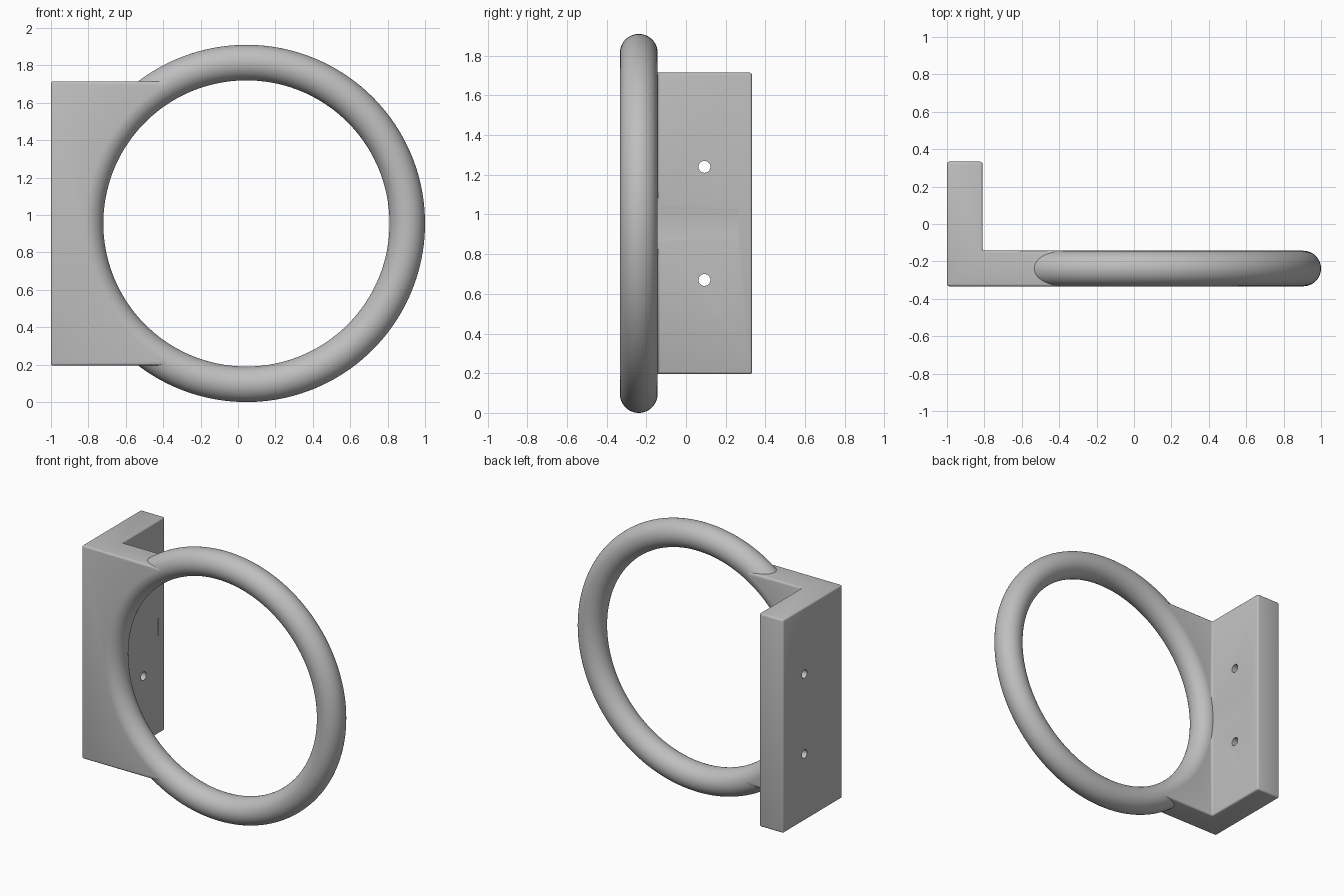
import bpy, bmesh, math
from mathutils import Matrix

cube = bpy.data.objects.get("Cube")
if cube:
    bpy.data.objects.remove(cube, do_unlink=True)

# Shared dimensions
CX, CY, CZ = 0.045, -0.238, 0.955      # ring centre
MAJOR, TUBE = 0.86, 0.095
FRONT, BACK = CY - TUBE, 0.333
HALF_HEIGHT = 0.76

grey = bpy.data.materials.new("light grey")
grey.use_nodes = True
colour = (0.52, 0.52, 0.52, 1)
grey.diffuse_color = colour
grey.node_tree.nodes["Principled BSDF"].inputs["Base Color"].default_value = colour


def finish(obj, angle=35):
    obj.data.materials.append(grey)
    bpy.ops.object.select_all(action='DESELECT')
    obj.select_set(True)
    bpy.context.view_layer.objects.active = obj
    bpy.ops.object.shade_smooth_by_angle(angle=math.radians(angle))


def cutter(name, radius, depth, location, rotation, sides):
    bpy.ops.mesh.primitive_cylinder_add(vertices=sides, radius=radius, depth=depth,
                                        location=location, rotation=rotation)
    obj = bpy.context.object
    obj.name = name
    obj.hide_render = True
    obj.hide_set(True)
    return obj


# Ring: upright round bar
bpy.ops.mesh.primitive_torus_add(major_segments=160, minor_segments=48,
                                 major_radius=MAJOR, minor_radius=TUBE,
                                 location=(CX, CY, CZ), rotation=(math.pi / 2, 0, 0))
ring = bpy.context.object
ring.name = "ring"
finish(ring)

# Bracket: extruded L profile with softened edges
inner_x, inner_y, end_x = -0.81, CY + TUBE, -0.2
profile = [(-1, FRONT), (end_x, FRONT), (end_x, inner_y),
           (inner_x, inner_y), (inner_x, BACK), (-1, BACK)]
bm = bmesh.new()
base = bm.faces.new([bm.verts.new((x, y, CZ - HALF_HEIGHT)) for x, y in profile])
top = bmesh.ops.extrude_face_region(bm, geom=[base])["geom"]
bmesh.ops.translate(bm, vec=(0, 0, 2 * HALF_HEIGHT),
                    verts=[v for v in top if isinstance(v, bmesh.types.BMVert)])
bmesh.ops.recalc_face_normals(bm, faces=bm.faces)
bmesh.ops.bevel(bm, geom=bm.edges[:], offset=0.012, segments=3,
                profile=0.5, affect='EDGES')
mesh = bpy.data.meshes.new("bracket")
bm.to_mesh(mesh)
bm.free()
bracket = bpy.data.objects.new("bracket", mesh)
bpy.context.collection.objects.link(bracket)

# Ring opening and two screw holes cut from the bracket
cutters = [cutter("opening_cutter", MAJOR, 1, (CX, CY, CZ), (math.pi / 2, 0, 0), 160)]
for side in (-1, 1):
    cutters.append(cutter("screw_hole_cutter", 0.03, 0.5,
                          (-0.9, 0.093, CZ + side * 0.285), (0, math.pi / 2, 0), 32))
for tool in cutters:
    cut = bracket.modifiers.new(tool.name, 'BOOLEAN')
    cut.operation = 'DIFFERENCE'
    cut.solver = 'EXACT'
    cut.object = tool
    bpy.context.view_layer.objects.active = bracket
    bpy.ops.object.modifier_apply(modifier=cut.name)
    bpy.data.objects.remove(tool, do_unlink=True)
finish(bracket)
